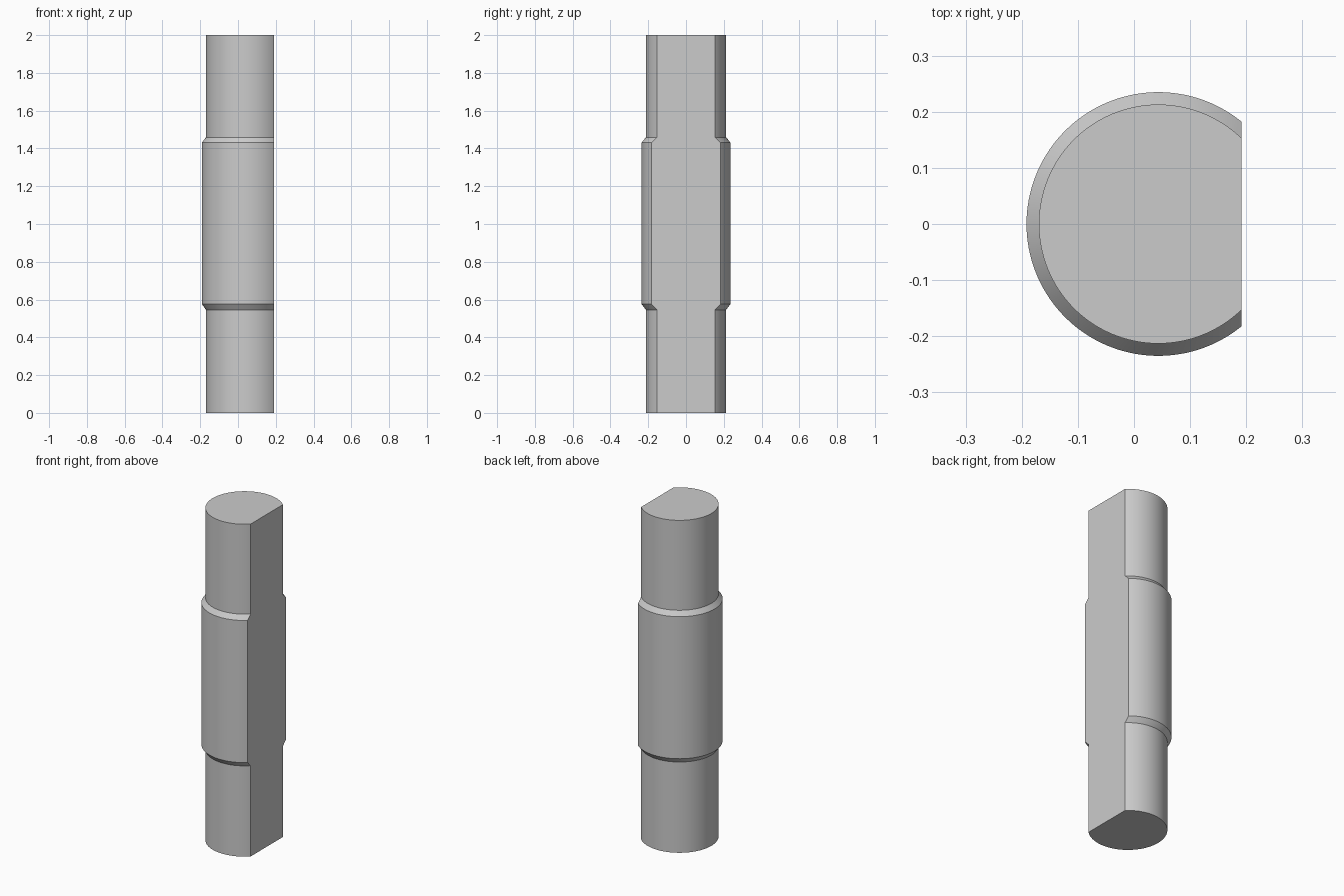
import bpy
import bmesh
from math import acos, cos, sin, pi, radians

cube = bpy.data.objects.get("Cube")
if cube:
    bpy.data.objects.remove(cube, do_unlink=True)

AXIS_X, FLAT_X = 0.0434, 0.1915
END_R, COLLAR_R = 0.213, 0.235
SEGMENTS = 96

# Steel material
steel = bpy.data.materials.new("plain grey steel")
steel.use_nodes = True
colour = (0.6, 0.6, 0.6, 1)
steel.diffuse_color = colour
steel.node_tree.nodes["Principled BSDF"].inputs["Base Color"].default_value = colour

# Radius and height of each ring: lower end, chamfer, collar, chamfer, upper end
profile = [(END_R, 0), (END_R, 0.546), (COLLAR_R, 0.576),
           (COLLAR_R, 1.431), (END_R, 1.459), (END_R, 2)]


def ring(bm, radius, z):
    """Arc running round the shaft from one edge of the flat to the other."""
    start = acos((FLAT_X - AXIS_X) / radius)
    sweep = 2 * (pi - start)
    angles = [start + sweep * i / SEGMENTS for i in range(SEGMENTS + 1)]
    return [bm.verts.new((AXIS_X + radius * cos(a), radius * sin(a), z)) for a in angles]


bm = bmesh.new()
rings = [ring(bm, r, z) for r, z in profile]

# Curved sides
for low, high in zip(rings, rings[1:]):
    for i in range(SEGMENTS):
        bm.faces.new((low[i], low[i + 1], high[i + 1], high[i]))

# End caps and the single flat running the full length
bm.faces.new(rings[0])
bm.faces.new(rings[-1])
bm.faces.new([r[0] for r in rings] + [r[-1] for r in reversed(rings)])
bmesh.ops.recalc_face_normals(bm, faces=bm.faces)

mesh = bpy.data.meshes.new("stepped_shaft")
bm.to_mesh(mesh)
bm.free()
mesh.materials.append(steel)
shaft = bpy.data.objects.new("stepped_shaft", mesh)
bpy.context.collection.objects.link(shaft)

# Smooth curves, crisp edges
bpy.ops.object.select_all(action="DESELECT")
shaft.select_set(True)
bpy.context.view_layer.objects.active = shaft
bpy.ops.object.shade_smooth_by_angle(angle=radians(25))
